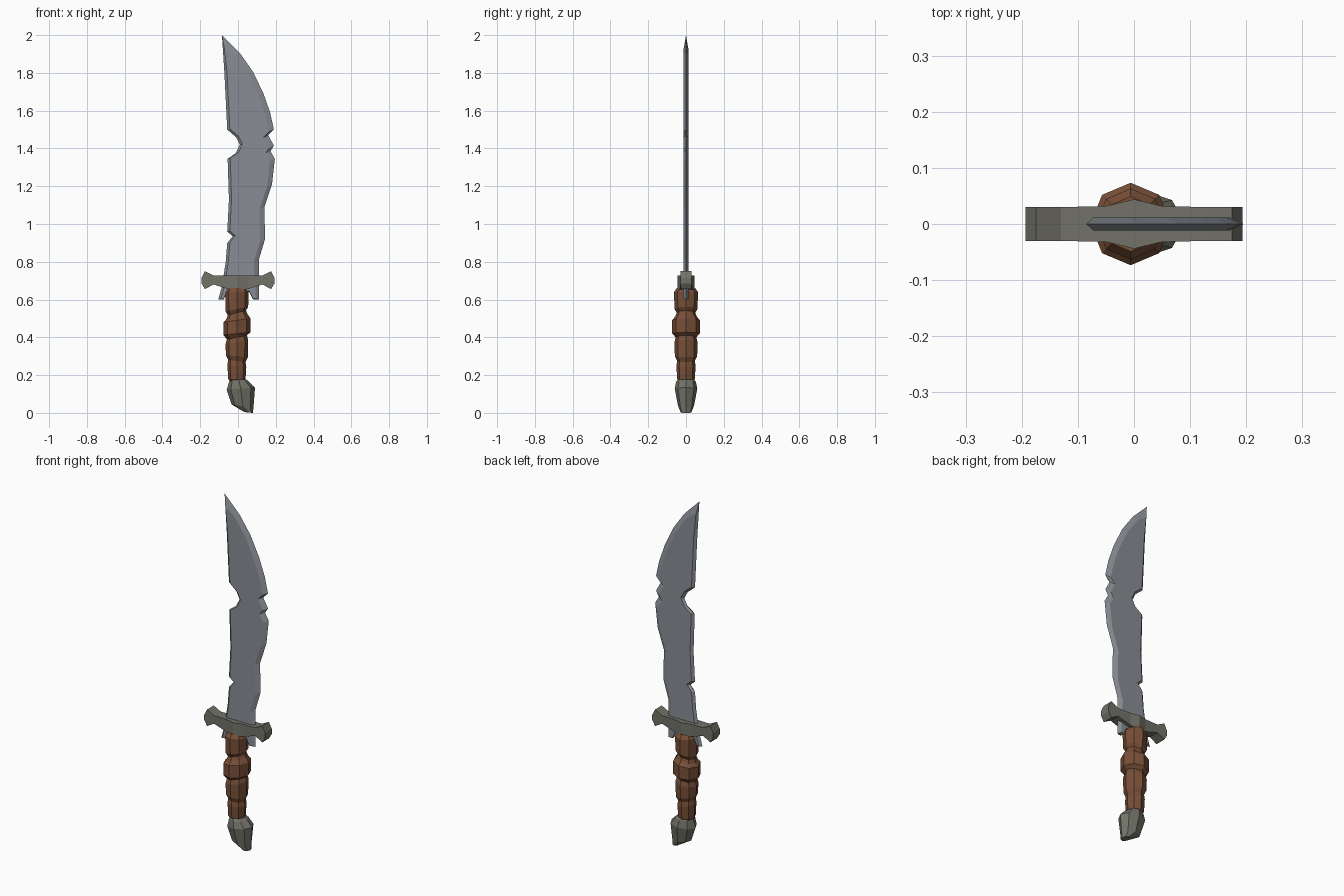
import bpy, bmesh, math

if "Cube" in bpy.data.objects:
    bpy.data.objects.remove(bpy.data.objects["Cube"])


def material(name, rgb):
    m = bpy.data.materials.new(name)
    m.diffuse_color = (*rgb, 1)
    m.use_nodes = True
    m.node_tree.nodes["Principled BSDF"].inputs["Base Color"].default_value = m.diffuse_color
    return m


STEEL = material("steel", (0.25, 0.27, 0.30))
IRON = material("iron", (0.17, 0.17, 0.14))
LEATHER = material("leather", (0.19, 0.08, 0.04))


def finish(bm, name, mat):
    bmesh.ops.recalc_face_normals(bm, faces=bm.faces)
    me = bpy.data.meshes.new(name)
    bm.to_mesh(me)
    bm.free()
    me.materials.append(mat)
    ob = bpy.data.objects.new(name, me)
    bpy.context.collection.objects.link(ob)
    return ob


def loft(name, rings, mat):
    """Skin a list of equally sized point rings and cap both ends."""
    bm = bmesh.new()
    vr = [[bm.verts.new(p) for p in r] for r in rings]
    n = len(vr[0])
    for a, b in zip(vr, vr[1:]):
        for i in range(n):
            j = (i + 1) % n
            bm.faces.new((a[i], a[j], b[j], b[i]))
    bm.faces.new(vr[0])
    bm.faces.new(vr[-1])
    return finish(bm, name, mat)


def octagon(cx, z, rx, ry, tilt=0):
    pts = []
    for i in range(8):
        a = math.pi / 4 * i
        dx = rx * math.cos(a)
        pts.append((cx + dx, ry * math.sin(a), z + tilt * dx))
    return pts


# Blade: sharp outline at y = 0, flats inset from it on both sides
cutting = [(-.085, 2.0), (.01, 1.905), (.08, 1.805), (.135, 1.69), (.17, 1.59),
           (.19, 1.50), (.16, 1.47), (.19, 1.415), (.172, 1.385), (.195, 1.345),
           (.18, 1.21), (.14, 1.09), (.143, .92), (.11, .81), (.11, .60)]
root = [(.08, .60), (.06, .64), (-.06, .64), (-.075, .60)]
spine = [(-.105, .60), (-.085, .67), (-.065, .80), (-.057, .90), (-.028, .935),
         (-.057, .96), (-.048, 1.13), (-.055, 1.345), (-.012, 1.375),
         (.01, 1.42), (-.01, 1.46), (-.057, 1.50), (-.072, 1.80)]
outline = cutting + root + spine
inner = [(-.072, 1.93)] + [(x - .026, z - .012) for x, z in cutting[1:-1]]
inner += [(.095, .605)] + [(x, z + .004) for x, z in root]
inner += [(x + .014, z + .003) for x, z in spine]
bm = bmesh.new()
edge = [bm.verts.new((x, 0, z)) for x, z in outline]
for y in (-.012, .012):
    flat = [bm.verts.new((x, y, z)) for x, z in inner]
    bm.faces.new(flat)
    for i in range(len(edge)):
        j = (i + 1) % len(edge)
        bm.faces.new((edge[i], edge[j], flat[j], flat[i]))
finish(bm, "blade", STEEL)

# Crossguard: rectangular sections along x (x, bottom, top, half depth)
half = [(.193, .685, .715, .03), (.175, .655, .75, .03), (.13, .68, .727, .03),
        (.05, .655, .727, .032)]
cols = [(-x, b, t, d) for x, b, t, d in half] + [(0, .645, .727, .044)] + half[::-1]
loft("crossguard", [[(x, -d, b), (x, d, b), (x, d, t), (x, -d, t)]
                    for x, b, t, d in cols], IRON)

# Wrapped grip: slanted swelling bands (z, radius, tilt)
bands = [(.66, .048, 0), (.64, .062, 0), (.55, .060, .2), (.53, .048, .25),
         (.51, .056, .25), (.49, .072, .15), (.42, .072, .1), (.40, .053, .2),
         (.375, .060, .2), (.30, .058, -.1), (.275, .046, -.15), (.25, .050, -.1),
         (.18, .046, 0), (.165, .036, 0)]
loft("grip", [octagon(-.006, z, r, r * 1.02, t) for z, r, t in bands], LEATHER)

# Pommel: lopsided faceted cap leaning to +x
loft("pommel", [octagon(0, .178, .042, .044), octagon(.006, .165, .053, .052),
                octagon(.015, .128, .075, .060, .08),
                octagon(.024, .036, .058, .042, -.15),
                octagon(.056, .002, .022, .028, -.1)], IRON)
